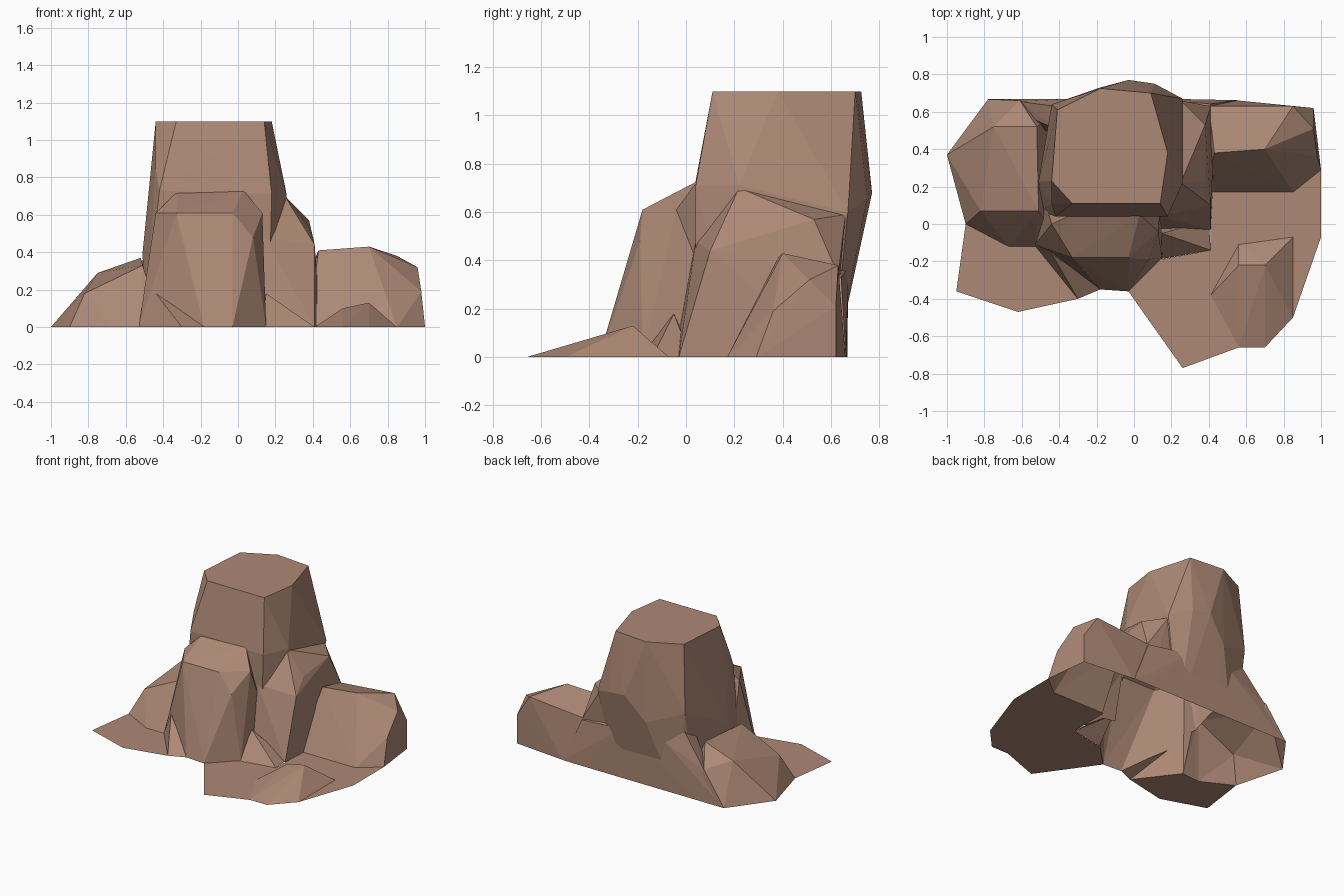
import bpy, bmesh

if "Cube" in bpy.data.objects:
    bpy.data.objects.remove(bpy.data.objects["Cube"])

rock = bpy.data.materials.new("red_rock")
rock.diffuse_color = (0.42, 0.25, 0.18, 1)
rock.use_nodes = True
rock.node_tree.nodes["Principled BSDF"].inputs["Base Color"].default_value = rock.diffuse_color


def add_object(name, bm):
    mesh = bpy.data.meshes.new(name)
    bm.to_mesh(mesh)
    bm.free()
    mesh.materials.append(rock)
    obj = bpy.data.objects.new(name, mesh)
    bpy.context.collection.objects.link(obj)
    return obj


def boulder(name, base, upper):
    """Faceted convex rock; its foot is sunk below ground and trimmed later."""
    bm = bmesh.new()
    for x, y in base:
        for z in (0, -0.1):
            bm.verts.new((x, y, z))
    for p in upper:
        bm.verts.new(p)
    bmesh.ops.convex_hull(bm, input=bm.verts[:])
    loose = [v for v in bm.verts if not v.link_faces]
    bmesh.ops.delete(bm, geom=loose, context='VERTS')
    bmesh.ops.recalc_face_normals(bm, faces=bm.faces[:])
    return add_object(name, bm)


def trim_at_ground(obj):
    """Cut the sunk foot away, leaving a shell open underneath."""
    bm = bmesh.new()
    bm.from_mesh(obj.data)
    bmesh.ops.bisect_plane(bm, geom=bm.verts[:] + bm.edges[:] + bm.faces[:], dist=1e-5,
                           plane_co=(0, 0, 0), plane_no=(0, 0, -1), clear_outer=True)
    flat = [f for f in bm.faces if all(abs(v.co.z) < 1e-4 for v in f.verts)]
    bmesh.ops.delete(bm, geom=flat, context='FACES')
    bm.to_mesh(obj.data)
    bm.free()


def sheet(name, outline):
    bm = bmesh.new()
    f = bm.faces.new([bm.verts.new((x, y, 0)) for x, y in outline])
    bmesh.ops.triangulate(bm, faces=[f])
    for f in bm.faces:
        if f.normal.z < 0:
            f.normal_flip()
    return add_object(name, bm)


# Tall flat-topped column
column = boulder("rock_column",
    [(-.5, .07), (-.44, .52), (-.36, .6), (.12, .6), (.27, .24), (.16, .04)],
    [(-.33, .11, 1.1), (.14, .11, 1.1), (.18, .38, 1.1), (.09, .70, 1.1),
     (-.18, .725, 1.1), (-.41, .61, 1.1), (-.44, .23, 1.1),
     (-.44, .11, .85), (-.42, .04, .73), (.18, .04, .71), (.26, .22, .71),
     (.26, .67, .6), (.11, .75, .66), (-.03, .77, .68), (-.18, .73, .5),
     (-.44, .64, .6), (-.48, .2, .64), (-.51, .23, .4)])

# Long low wall across the back
wall = boulder("back_wall",
    [(.5, .5), (.55, .662), (-.775, .666), (-.55, .5)],
    [(.41, .642, .33), (.06, .672, .37), (-.3, .67, .36), (-.43, .63, .46),
     (-.4, .5, .46), (.1, .5, .4), (.4, .5, .34), (-.61, .655, .23)])

# Stepped ledge in front of the column
ledge = boulder("front_ledge",
    [(-.53, -.11), (-.18, -.35), (-.03, -.36), (.15, -.18), (.15, .2), (-.5, .2)],
    [(-.44, 0, .61), (-.33, -.18, .61), (-.03, -.18, .61), (.13, -.04, .61),
     (.08, -.19, .48), (-.33, .05, .72), (.03, .05, .73), (-.32, -.2, .5)])

# Low debris slopes either side of the ledge
left_talus = boulder("left_talus",
    [(-.53, -.115), (-.3, -.4), (-.17, -.345), (-.3, -.1)], [(-.44, -.16, .18)])
right_talus = boulder("right_talus",
    [(.13, -.19), (.41, -.14), (.40, .02), (.12, .03)], [(.15, -.05, .18)])

# Shoulder between the column and the right boulder
shoulder = boulder("right_shoulder",
    [(.1, -.05), (.41, -.03), (.42, .17), (.44, .6), (.1, .6)],
    [(.41, .1, .44), (.38, .23, .53), (.38, .53, .57),
     (.25, .66, .59), (.25, .22, .70), (.14, .04, .48), (.41, .63, .34)])

# Right boulder
right = boulder("right_boulder",
    [(.38, .17), (.85, .17), (1.0, .29), (.96, .62), (.56, .66), (.3, .65)],
    [(.43, .38, .41), (.53, .39, .4), (.70, .40, .43), (.85, .63, .38),
     (.96, .51, .32), (.96, .62, .21), (.98, .36, .19), (.40, .63, .34)])

# Left boulder
left = boulder("left_boulder",
    [(-1, .37), (-.78, .667), (-.61, .668), (-.4, .6), (-.4, -.1), (-.53, -.12),
     (-.67, -.12), (-.9, 0), (-.95, .19)],
    [(-.82, .07, .18), (-.51, .07, .33), (-.75, .52, .29), (-.61, .66, .24),
     (-.52, .52, .37)])

# Merge the rocks into a single outer shell
parts = [wall, ledge, left_talus, right_talus, shoulder, right, left]
for p in parts:
    mod = column.modifiers.new(p.name, 'BOOLEAN')
    mod.operation = 'UNION'
    mod.solver = 'EXACT'
    mod.object = p
graph = bpy.context.evaluated_depsgraph_get()
merged = bpy.data.meshes.new_from_object(column.evaluated_get(graph))
column.modifiers.clear()
column.data = merged
for p in parts:
    bpy.data.objects.remove(p)
column.name = "rock_mesa"
trim_at_ground(column)

# Low mound at the front right
mound = boulder("front_mound",
    [(.41, -.38), (.56, -.11), (.85, -.07), (.85, -.5), (.70, -.66), (.56, -.66)],
    [(.56, -.22, .10), (.70, -.22, .13)])
trim_at_ground(mound)

# Flat ground aprons
sheet("right_apron", [(1, .29), (1, -.07), (.85, -.5), (.70, -.66), (.56, -.66),
                      (.26, -.77), (-.03, -.36), (.14, -.19),
                      (.41, -.14), (.41, .17), (.85, .17)])
sheet("left_apron", [(-.9, 0), (-.95, -.36), (-.62, -.47), (-.3, -.4), (-.52, -.11),
                     (-.67, -.12)])
